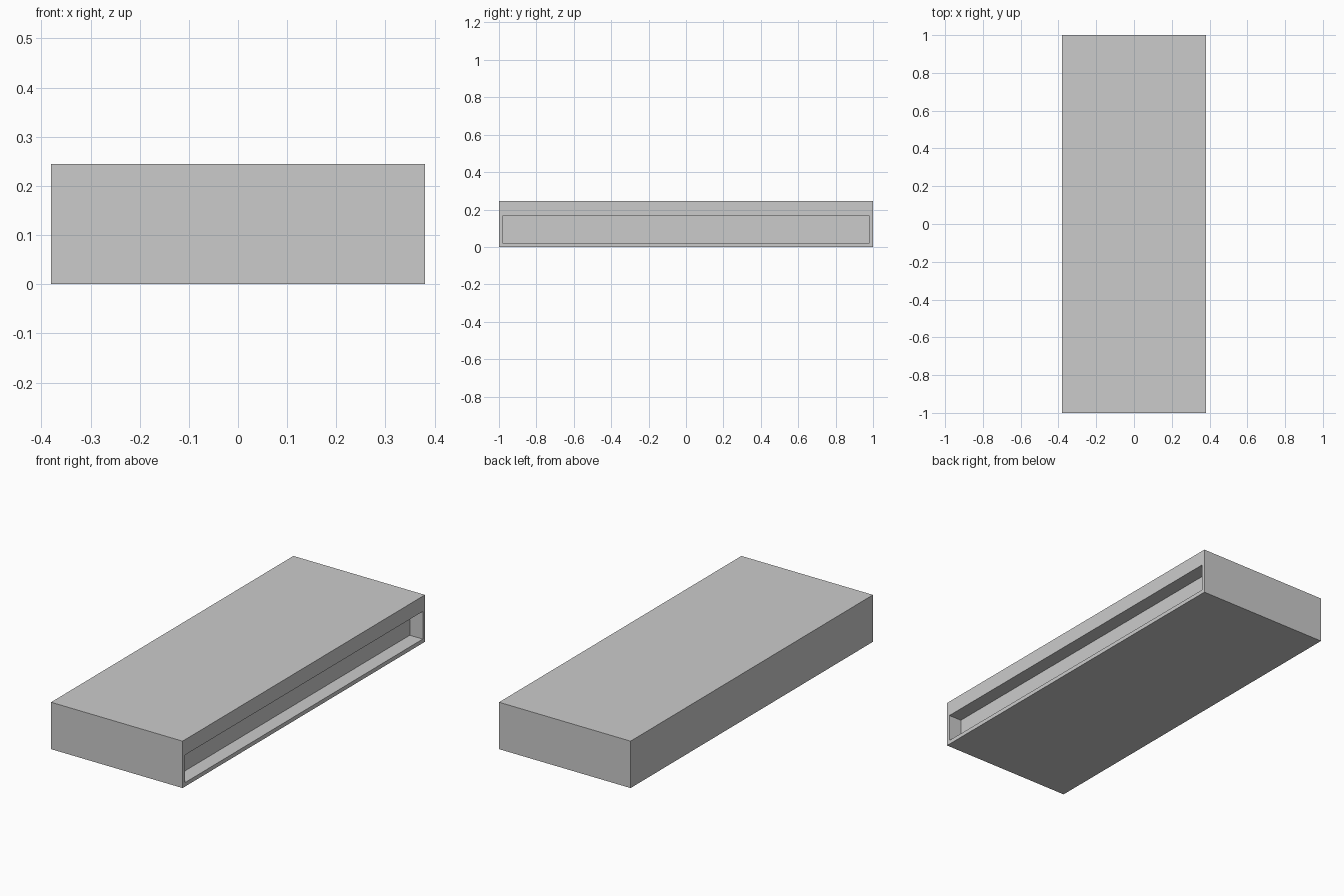
import bpy, bmesh
from mathutils import Vector

if "Cube" in bpy.data.objects:
    bpy.data.objects.remove(bpy.data.objects["Cube"])

W, L, H = 0.76, 2.0, 0.245        # overall width, length, height
RIM, LOW, HIGH = 0.982, 0.021, 0.165  # slot half length, bottom and top
DEPTH = 0.075                     # slot depth

# Solid slab body standing on the floor
bm = bmesh.new()
bmesh.ops.create_cube(bm, size=1)
bmesh.ops.scale(bm, vec=(W, L, H), verts=bm.verts)
bmesh.ops.translate(bm, vec=(0, 0, H / 2), verts=bm.verts)

# Outline the slot on the right side
side = max(bm.faces, key=lambda f: f.calc_center_median().x)
bmesh.ops.inset_region(bm, faces=[side], thickness=0.02)
for v in side.verts:
    v.co = Vector((W / 2, RIM if v.co.y > 0 else -RIM,
                   HIGH if v.co.z > H / 2 else LOW))

# Push the slot inwards
slot = bmesh.ops.extrude_discrete_faces(bm, faces=[side])["faces"][0]
bmesh.ops.translate(bm, vec=(-DEPTH, 0, 0), verts=slot.verts)
bmesh.ops.recalc_face_normals(bm, faces=bm.faces)

mesh = bpy.data.meshes.new("slotted_slab")
bm.to_mesh(mesh)
bm.free()
bpy.context.collection.objects.link(bpy.data.objects.new("slotted_slab", mesh))
